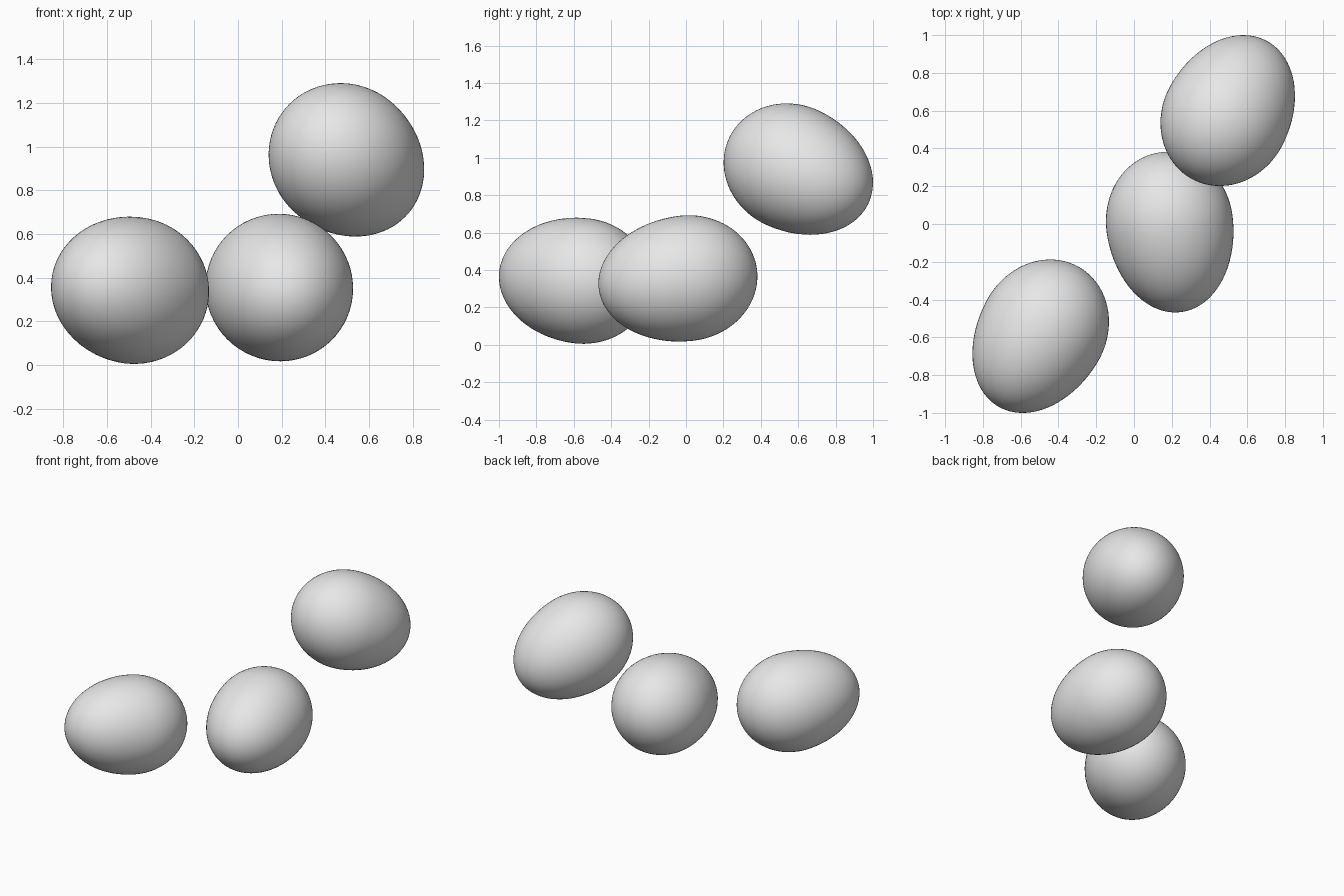
import bpy
from mathutils import Vector

if "Cube" in bpy.data.objects:
    bpy.data.objects.remove(bpy.data.objects["Cube"])

RADIUS, TIP, BLUNT = 0.336, 0.475, 0.38

shell = bpy.data.materials.new("shell_grey")
shell.diffuse_color = (0.8, 0.8, 0.8, 1)
shell.use_nodes = True
shell.node_tree.nodes["Principled BSDF"].inputs["Base Color"].default_value = shell.diffuse_color


def egg(name, centre, direction):
    """Egg whose narrow end points along direction; centre is at its widest ring."""
    bpy.ops.mesh.primitive_uv_sphere_add(segments=64, ring_count=48, radius=1)
    ob = bpy.context.object
    ob.name = name
    # Stretch the narrow half more than the blunt half
    for v in ob.data.vertices:
        v.co.x *= RADIUS
        v.co.y *= RADIUS
        v.co.z *= TIP if v.co.z > 0 else BLUNT
    ob.location = centre
    ob.rotation_euler = Vector(direction).to_track_quat('Z', 'Y').to_euler()
    ob.data.materials.append(shell)
    bpy.ops.object.shade_smooth()


# Two eggs lying on the ground, one raised behind them
egg("left_egg", (-0.48, -0.557, 0.342), (-0.5, -0.86, 0.1))
egg("middle_egg", (0.188, 0.003, 0.356), (0.13, -0.98, -0.12))
egg("raised_egg", (0.485, 0.567, 0.948), (0.44, 0.81, -0.38))
